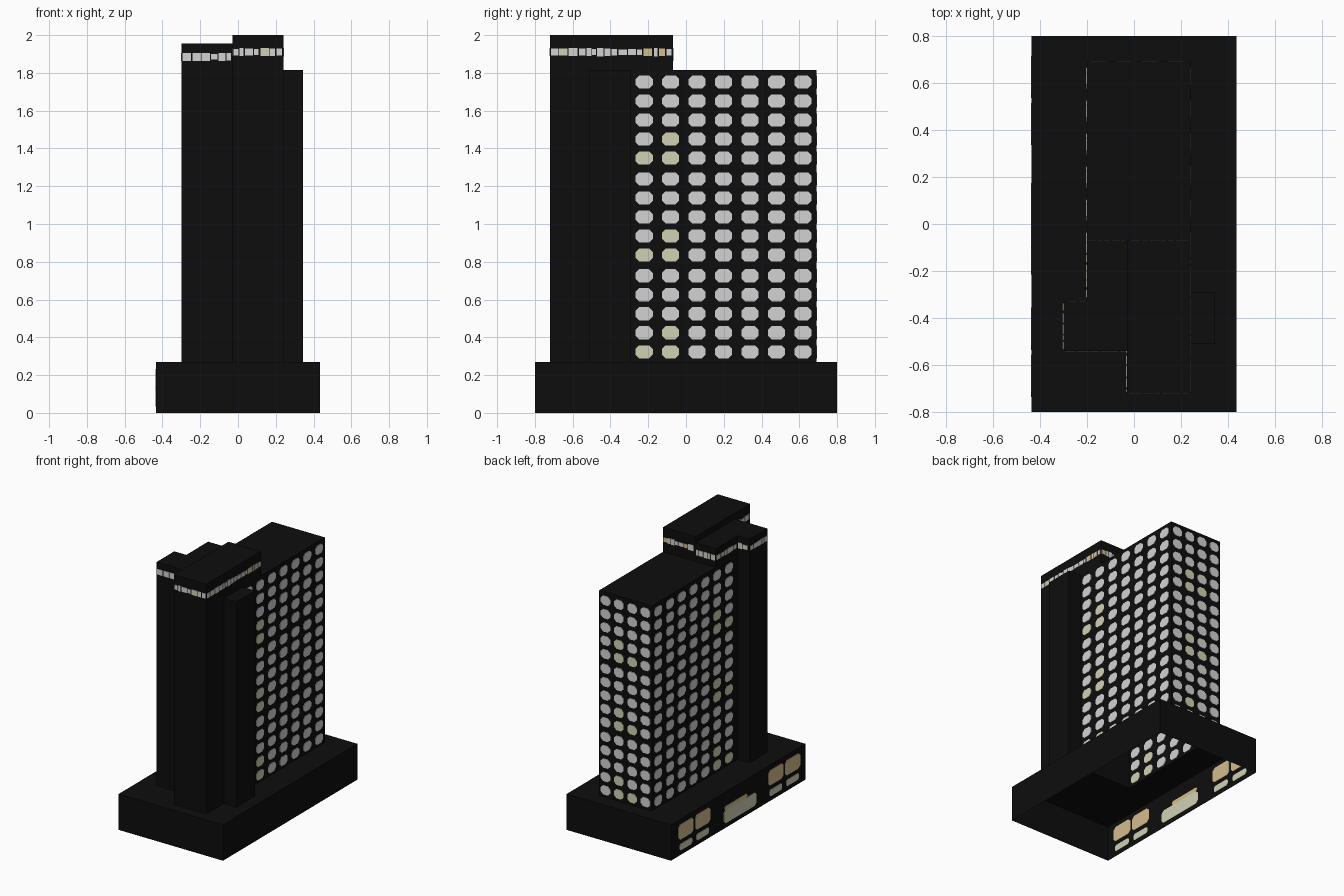
import bpy, bmesh, random
from mathutils import Vector

if "Cube" in bpy.data.objects:
    bpy.data.objects.remove(bpy.data.objects["Cube"])

random.seed(4)


def material(name, rgb):
    m = bpy.data.materials.new(name)
    m.diffuse_color = (*rgb, 1)
    m.use_nodes = True
    m.node_tree.nodes["Principled BSDF"].inputs["Base Color"].default_value = m.diffuse_color
    return m


BLACK = material("black wall", (0.004, 0.004, 0.004))
WHITE = material("pale window", (0.65, 0.65, 0.65))
CREAM = material("cream window", (0.64, 0.64, 0.46))
WARM = material("warm window", (0.66, 0.51, 0.27))
GLASS = [WHITE, CREAM, WARM]


def finish(bm, name, mats):
    me = bpy.data.meshes.new(name)
    bm.to_mesh(me)
    bm.free()
    for m in mats:
        me.materials.append(m)
    ob = bpy.data.objects.new(name, me)
    bpy.context.collection.objects.link(ob)
    return ob


def shell(name, outline, z0, z1):
    """Upright walls on an outline (counter-clockwise) with a roof and an open base."""
    bm = bmesh.new()
    lo = [bm.verts.new((x, y, z0)) for x, y in outline]
    hi = [bm.verts.new((x, y, z1)) for x, y in outline]
    for i in range(len(outline)):
        j = (i + 1) % len(outline)
        bm.faces.new((lo[i], lo[j], hi[j], hi[i]))
    bm.faces.new(hi)
    return finish(bm, name, [BLACK])


def rect(x0, x1, y0, y1):
    return [(x0, y0), (x1, y0), (x1, y1), (x0, y1)]


def pane(bm, centre, along, w, h, mat, cut=0.02, t=0.003):
    """Thin corner-cut pane straddling a wall, so it shows from both sides."""
    c, u, v = Vector(centre), Vector(along), Vector((0, 0, 1))
    n = u.cross(v)
    a, b = w / 2, h / 2
    pts = [(-a + cut, -b), (a - cut, -b), (a, -b + cut), (a, b - cut),
           (a - cut, b), (-a + cut, b), (-a, b - cut), (-a, -b + cut)]
    if cut == 0:
        pts = [(-a, -b), (a, -b), (a, b), (-a, b)]
    front = [bm.verts.new(c + u * p + v * q + n * t) for p, q in pts]
    back = [bm.verts.new(c + u * p + v * q - n * t) for p, q in pts]
    faces = [bm.faces.new(front), bm.faces.new(back[::-1])]
    for i in range(len(pts)):
        j = (i + 1) % len(pts)
        faces.append(bm.faces.new((back[i], back[j], front[j], front[i])))
    for f in faces:
        f.material_index = mat
    bmesh.ops.recalc_face_normals(bm, faces=faces)


# Main dimensions
PX, PY, PZ = 0.435, 0.80, 0.27
TX0, TX1, TY0, TY1, TZ = -0.20, 0.24, -0.29, 0.69, 1.815

# Podium: open below, roof left open under the tower
bm = bmesh.new()
rings = []
for x0, x1, y0, y1, z in ((-PX, PX, -PY, PY, 0), (-PX, PX, -PY, PY, PZ),
                          (TX0, TX1, TY0, TY1, PZ)):
    rings.append([bm.verts.new((x, y, z)) for x, y in rect(x0, x1, y0, y1)])
for a, b in zip(rings, rings[1:]):
    for i in range(4):
        j = (i + 1) % 4
        bm.faces.new((a[i], a[j], b[j], b[i]))
finish(bm, "podium", [BLACK])

# Tower and its service shafts
shell("tower", rect(TX0, TX1, TY0, TY1), PZ, TZ)
shell("front_shaft", rect(-0.03, 0.24, -0.72, TY0), PZ, TZ)
shell("left_shaft", [(-0.30, -0.54), (-0.03, -0.54), (-0.03, TY0), (TX0, TY0),
                     (TX0, -0.33), (-0.30, -0.33)], PZ, TZ)
shell("right_shaft", rect(0.24, 0.345, -0.51, -0.29), PZ, TZ)

# Crowns on top of the shafts
HIGH = rect(-0.03, 0.24, -0.72, -0.07)
LOW = [(-0.30, -0.54), (-0.03, -0.54), (-0.03, -0.07), (TX0, -0.07),
       (TX0, -0.33), (-0.30, -0.33)]
shell("high_crown", HIGH, TZ, 2.0)
shell("low_crown", LOW, TZ, 1.955)

# Tower window grid: three repeats of five floors
bm = bmesh.new()
for floor in range(15):
    r = floor % 5
    z = 0.323 + 0.513 * (floor // 5) + 0.1007 * r
    for col in range(7):
        tint = 1 if (r == 0 and col < 2) or (r == 1 and col == 1) else 0
        y = -0.222 + 0.1402 * col
        for x in (TX0, TX1):
            pane(bm, (x, y, z), (0, 1, 0), 0.092, 0.07, tint)
    for col in range(4):
        tint = 1 if (r == 0 and col in (1, 2)) or (r == 1 and col == 2) else 0
        pane(bm, (-0.147 + 0.111 * col, TY1, z), (1, 0, 0), 0.08, 0.07, tint)
finish(bm, "tower_windows", GLASS)


# Broken light bands around the crowns
def light_band(name, outline, z, skip):
    bm = bmesh.new()
    for i in range(len(outline)):
        if i in skip:
            continue
        a = Vector((*outline[i], z))
        b = Vector((*outline[(i + 1) % len(outline)], z))
        d = (b - a).normalized()
        end, s = (b - a).length - 0.006, 0.006
        while s < end - 0.004:
            w = min(random.uniform(0.02, 0.05), end - s)
            mat = random.choices((0, 1, 2), (12, 3, 1))[0]
            pane(bm, a + d * (s + w / 2), d, w, random.uniform(0.028, 0.045), mat, cut=0)
            s += w + random.uniform(0.003, 0.009)
    finish(bm, name, GLASS)


light_band("high_crown_lights", HIGH, 1.91, ())
light_band("low_crown_lights", LOW, 1.885, (1,))

# Street windows on the left side of the podium
bm = bmesh.new()
for y0 in (-0.74, 0.33):
    for k in range(2):
        y = y0 + 0.095 + 0.2 * k
        pane(bm, (-PX, y, 0.175), (0, 1, 0), 0.18, 0.115, 2)
        pane(bm, (-PX, y, 0.06), (0, 1, 0), 0.15, 0.05, 1, cut=0.012)
pane(bm, (-PX, -0.02, 0.085), (0, 1, 0), 0.39, 0.10, 1)
pane(bm, (-PX, 0.03, 0.15), (0, 1, 0), 0.27, 0.03, 2, cut=0.01)
finish(bm, "podium_windows", GLASS)
